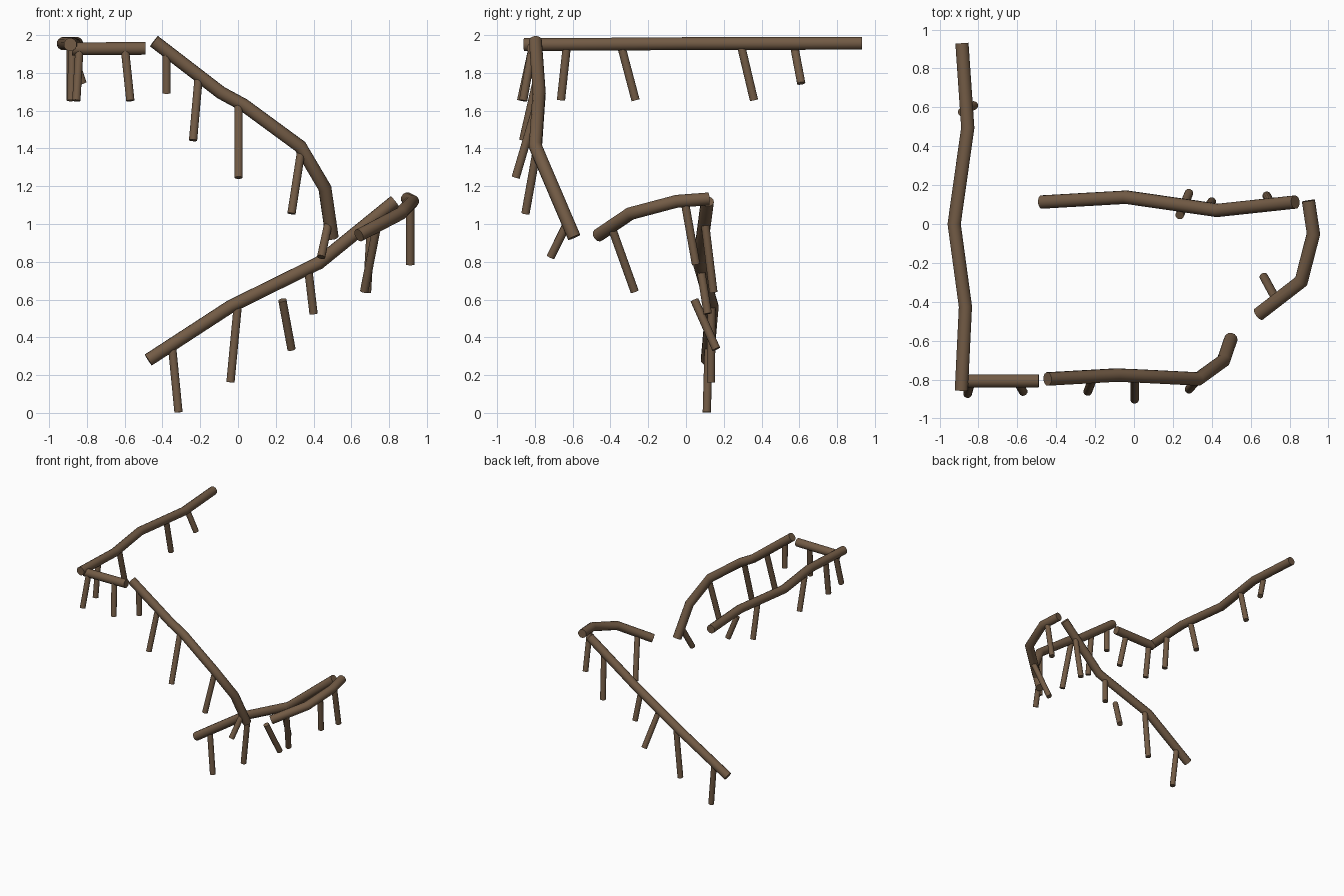
import bpy, bmesh, math
from mathutils import Vector

if "Cube" in bpy.data.objects:
    bpy.data.objects.remove(bpy.data.objects["Cube"])

wood = bpy.data.materials.new("brown_wood")
wood.diffuse_color = (0.17, 0.105, 0.06, 1)
wood.use_nodes = True
wood.node_tree.nodes["Principled BSDF"].inputs["Base Color"].default_value = wood.diffuse_color
SIDES = 12


def pole(name, points, radius):
    """Round pole swept along a path with mitred corners and flat ends."""
    pts = [Vector(p) for p in points]
    dirs = [(b - a).normalized() for a, b in zip(pts, pts[1:])]
    u = dirs[0].orthogonal().normalized()
    v = dirs[0].cross(u)
    angles = [2 * math.pi * i / SIDES for i in range(SIDES)]
    ring = [pts[0] + radius * (math.cos(a) * u + math.sin(a) * v) for a in angles]
    bm = bmesh.new()
    rings = [[bm.verts.new(p) for p in ring]]
    for i, d in enumerate(dirs):
        c = pts[i + 1]
        n = d + dirs[i + 1] if i + 1 < len(dirs) else d
        ring = [p + d * ((c - p).dot(n) / d.dot(n)) for p in ring]
        rings.append([bm.verts.new(p) for p in ring])
    for a, b in zip(rings, rings[1:]):
        for i in range(SIDES):
            j = (i + 1) % SIDES
            bm.faces.new((a[i], a[j], b[j], b[i]))
    bm.faces.new(rings[0][::-1])
    bm.faces.new(rings[-1])
    bmesh.ops.recalc_face_normals(bm, faces=bm.faces)
    mesh = bpy.data.meshes.new(name)
    bm.to_mesh(mesh)
    bm.free()
    mesh.materials.append(wood)
    obj = bpy.data.objects.new(name, mesh)
    bpy.context.collection.objects.link(obj)
    bpy.ops.object.select_all(action='DESELECT')
    obj.select_set(True)
    bpy.context.view_layer.objects.active = obj
    bpy.ops.object.shade_smooth_by_angle(angle=math.radians(35))


# handrails
rails = {
    "upper_side_rail": [(-.885, .93, 1.957), (-.855, .495, 1.956), (-.925, 0, 1.955),
                        (-.867, -.425, 1.952), (-.888, -.858, 1.95)],
    "upper_front_rail": [(-.88, -.807, 1.927), (-.49, -.807, 1.93)],
    "upper_stair_rail": [(-.445, -.797, 1.968), (-.09, -.777, 1.695), (.03, -.782, 1.63),
                         (.33, -.797, 1.41), (.46, -.703, 1.19), (.498, -.592, .93)],
    "landing_rail": [(.897, .12, 1.133), (.923, -.05, 1.12), (.86, -.295, 1.055), (.64, -.465, .94)],
    "lower_stair_rail": [(-.475, .113, .28), (-.04, .138, .563), (.43, .07, .795), (.83, .113, 1.12)],
}
for name, pts in rails.items():
    pole(name, pts, .035)

# posts: top and foot of each
posts = {
    "upper_side_post": [((-.885, .575, 1.93), (-.823, .61, 1.745)),
                        ((-.882, .29, 1.95), (-.885, .36, 1.655)),
                        ((-.885, -.345, 1.95), (-.885, -.267, 1.655)),
                        ((-.877, -.63, 1.95), (-.882, -.662, 1.655))],
    "upper_front_post": [((-.84, -.815, 1.92), (-.856, -.873, 1.653)),
                         ((-.598, -.815, 1.92), (-.57, -.862, 1.653))],
    "upper_stair_post": [((-.378, -.797, 1.91), (-.378, -.792, 1.69)),
                         ((-.208, -.785, 1.78), (-.238, -.862, 1.443)),
                         ((.003, -.785, 1.64), (.003, -.902, 1.245)),
                         ((.335, -.79, 1.39), (.283, -.85, 1.055)),
                         ((.48, -.625, 1.01), (.44, -.717, .825))],
    "landing_post": [((.912, -.005, 1.11), (.912, .053, .785)),
                     ((.735, -.395, .985), (.668, -.272, .643))],
    "lower_stair_post": [((.705, .1, 1.01), (.683, .145, .638)),
                         ((.372, .078, .76), (.4, .115, .525)),
                         ((.235, .045, .597), (.283, .16, .338)),
                         ((0, .135, .58), (-.04, .132, .162)),
                         ((-.35, .12, .36), (-.315, .11, .003))],
}
for name, items in posts.items():
    for i, ends in enumerate(items):
        pole(f"{name}_{i + 1}", ends, .0225)
